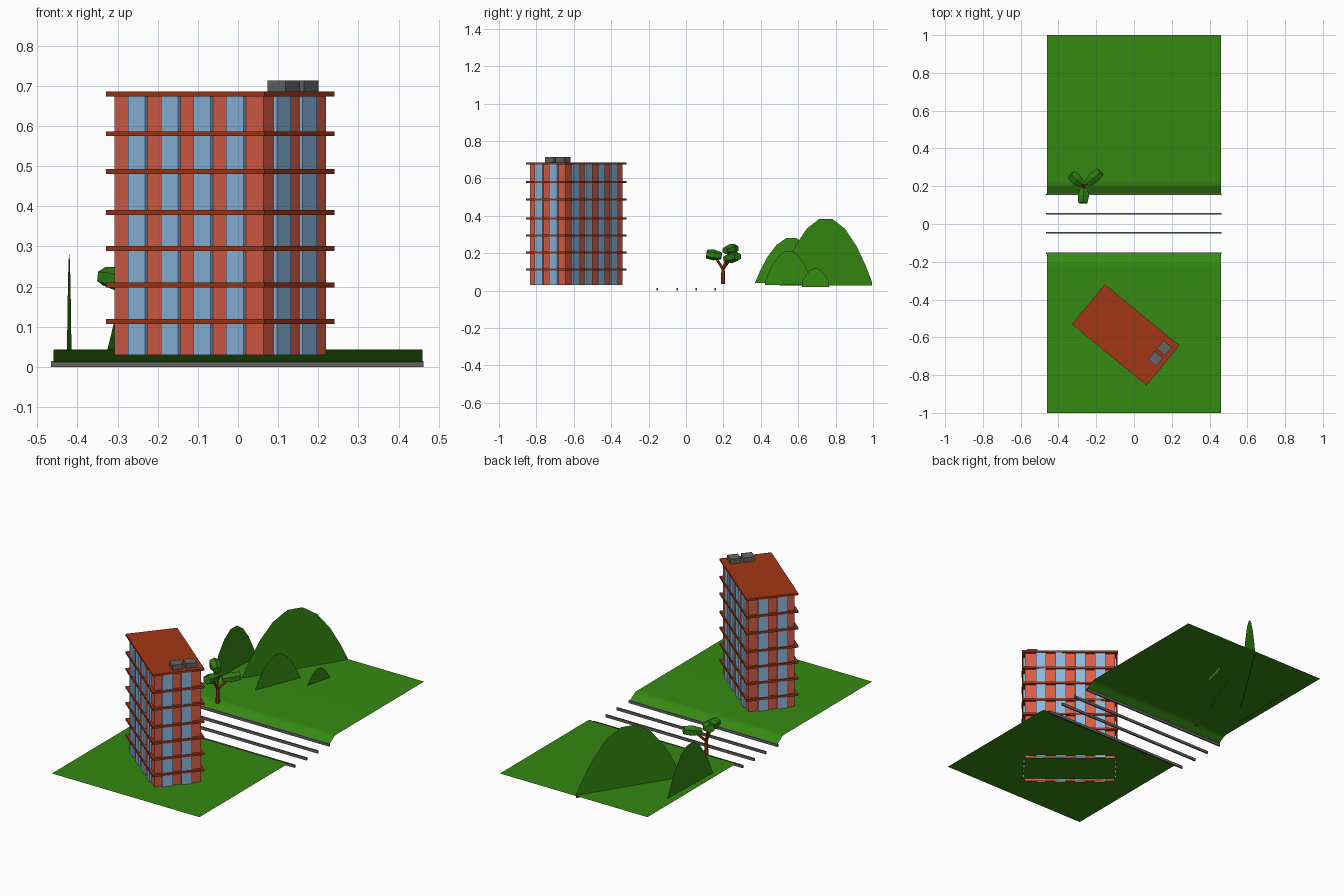
import bpy, bmesh, math
from mathutils import Matrix, Vector

if "Cube" in bpy.data.objects:
    bpy.data.objects.remove(bpy.data.objects["Cube"])


def material(name, rgb):
    m = bpy.data.materials.new(name)
    m.diffuse_color = (*rgb, 1)
    m.use_nodes = True
    m.node_tree.nodes["Principled BSDF"].inputs["Base Color"].default_value = m.diffuse_color
    return m


GREEN = material("grass_green", (0.036, 0.25, 0.006))
LEAF = material("leaf_green", (0.028, 0.20, 0.006))
BRICK = material("brick_red", (0.72, 0.11, 0.06))
GLASS = material("window_blue", (0.26, 0.48, 0.74))
RUST = material("rust_brown", (0.36, 0.038, 0.008))
GREY = material("metal_grey", (0.13, 0.13, 0.135))


def finish(name, bm, mat, matrix=None):
    me = bpy.data.meshes.new(name)
    if matrix is not None:
        bm.transform(matrix)
    bm.to_mesh(me)
    bm.free()
    me.materials.append(mat)
    ob = bpy.data.objects.new(name, me)
    bpy.context.collection.objects.link(ob)
    return ob


def add_box(bm, centre, size):
    m = Matrix.Translation(centre) @ Matrix.Diagonal((*size, 1))
    return bmesh.ops.create_cube(bm, size=1, matrix=m)["verts"]


def open_bottom(bm):
    low = min(v.co.z for v in bm.verts)
    faces = [f for f in bm.faces if all(v.co.z < low + 1e-4 for v in f.verts)]
    bmesh.ops.delete(bm, geom=faces, context="FACES_ONLY")


# Two lawns: thin sheets curving down to the track
PROFILE = [(1.0, 0.043), (0.225, 0.043), (0.21, 0.042), (0.197, 0.037),
           (0.185, 0.029), (0.172, 0.021), (0.157, 0.012)]
for name, s in (("back_lawn", 1), ("front_lawn", -1)):
    bm = bmesh.new()
    rows = [[bm.verts.new((x, s * y, z)) for x in (-0.46, 0.46)] for y, z in PROFILE]
    for a, b in zip(rows, rows[1:]):
        quad = (a[0], b[0], b[1], a[1])
        bm.faces.new(quad if s > 0 else quad[::-1])
    ob = finish(name, bm, GREEN)
    for p in ob.data.polygons:
        p.use_smooth = True

# Four track rails
for i, y in enumerate((-0.154, -0.047, 0.055, 0.157)):
    bm = bmesh.new()
    add_box(bm, (-0.002, y, 0.0075), (0.928, 0.008, 0.015))
    finish(f"rail_{i + 1}", bm, GREY)

# Tower block, built in its own turned frame
TOWER = Matrix.Translation((-0.044, -0.587, 0)) @ Matrix.Rotation(math.radians(-39.4), 4, "Z")
L, W, Z0, Z1 = 0.481, 0.245, 0.03, 0.677
bm = bmesh.new()
add_box(bm, (0, 0, (Z0 + Z1) / 2), (L, W, Z1 - Z0))
open_bottom(bm)
finish("tower_walls", bm, BRICK, TOWER)

# Window strips standing slightly proud of the walls
P, PANE = 0.01, 0.055
bm = bmesh.new()
zc, h = (Z0 + Z1) / 2, Z1 - Z0
for s in (-1, 1):
    for i in range(4):
        add_box(bm, (-0.003 + (i - 1.5) * 0.1055, s * (W + P) / 2, zc), (PANE, P, h))
    for i in (-0.5, 0.5):
        add_box(bm, (s * (L + P) / 2, -0.005 + i * 0.102, zc), (P, PANE, h))
open_bottom(bm)
finish("window_strips", bm, GLASS, TOWER)

# Floor slabs and roof
for i, z in enumerate((0.113, 0.204, 0.295, 0.385, 0.487, 0.581, 0.68)):
    bm = bmesh.new()
    add_box(bm, (0, 0, z), (0.511, 0.274, 0.012))
    finish("roof" if i == 6 else f"floor_slab_{i + 1}", bm, RUST, TOWER)

# Rooftop units
for i, (x, y) in enumerate(((0.114, -0.713), (0.16, -0.657))):
    bm = bmesh.new()
    add_box(bm, (0, 0, 0.699), (0.057, 0.057, 0.028))
    finish(f"roof_unit_{i + 1}", bm, GREY,
           Matrix.Translation((x, y, 0)) @ Matrix.Rotation(math.radians(-39.4), 4, "Z"))

# Hills: flat upright cut-outs with a parabolic outline
HILLS = [("large_hill", (-0.325, 0.50), (-0.01, 0.995), 0.39, 0.028),
         ("left_hill", (-0.426, 0.37), (-0.415, 0.756), 0.285, 0.04),
         ("medium_hill", (-0.188, 0.422), (-0.084, 0.675), 0.215, 0.03),
         ("small_hill", (0.0, 0.62), (0.038, 0.765), 0.12, 0.02)]
for name, a, b, top, low in HILLS:
    bm = bmesh.new()
    a, b = Vector(a), Vector(b)
    verts = [bm.verts.new((*b, low)), bm.verts.new((*a, low))]
    n = 9
    for k in range(n + 1):
        t = -math.cos(math.pi * k / n) * 0.5 + (2 * k / n - 1) * 0.5
        p = a.lerp(b, (t + 1) / 2)
        verts.append(bm.verts.new((*p, 0.045 + (top - 0.045) * (1 - t * t))))
    bm.faces.new(verts)
    finish(name, bm, GREEN)


# Tree: trunk and branches, then three faceted leaf clumps
def limb(bm, a, b, r1, r2, sides=6):
    a, b = Vector(a), Vector(b)
    d = b - a
    m = Matrix.Translation((a + b) / 2) @ d.to_track_quat("Z", "Y").to_matrix().to_4x4()
    bmesh.ops.create_cone(bm, cap_ends=True, segments=sides, radius1=r1, radius2=r2,
                          depth=d.length, matrix=m)


FORK = (-0.265, 0.198, 0.115)
CLUMPS = [((-0.305, 0.236, 0.22), 137, 0.080), ((-0.213, 0.245, 0.176), 42, 0.095),
          ((-0.268, 0.150, 0.19), 266, 0.080)]
bm = bmesh.new()
limb(bm, (-0.265, 0.198, 0.035), FORK, 0.011, 0.009)
for c, _, _ in CLUMPS:
    limb(bm, FORK, c, 0.008, 0.005)
finish("tree_trunk", bm, RUST)

for i, (c, angle, length) in enumerate(CLUMPS):
    bm = bmesh.new()
    limb(bm, (-length / 2, 0, 0), (0, 0, 0), 0.022, 0.034)
    limb(bm, (0, 0, 0), (length / 2, 0, 0), 0.034, 0.027)
    mid = [f for f in bm.faces if abs(f.calc_center_median().x) < 1e-4]
    bmesh.ops.delete(bm, geom=mid, context="FACES_ONLY")
    bmesh.ops.remove_doubles(bm, verts=bm.verts, dist=1e-4)
    m = (Matrix.Translation(c) @ Matrix.Rotation(math.radians(angle), 4, "Z")
         @ Matrix.Rotation(math.radians(-8), 4, "Y") @ Matrix.Diagonal((1, 1, 0.85, 1)))
    finish(f"leaf_clump_{i + 1}", bm, LEAF, m)
